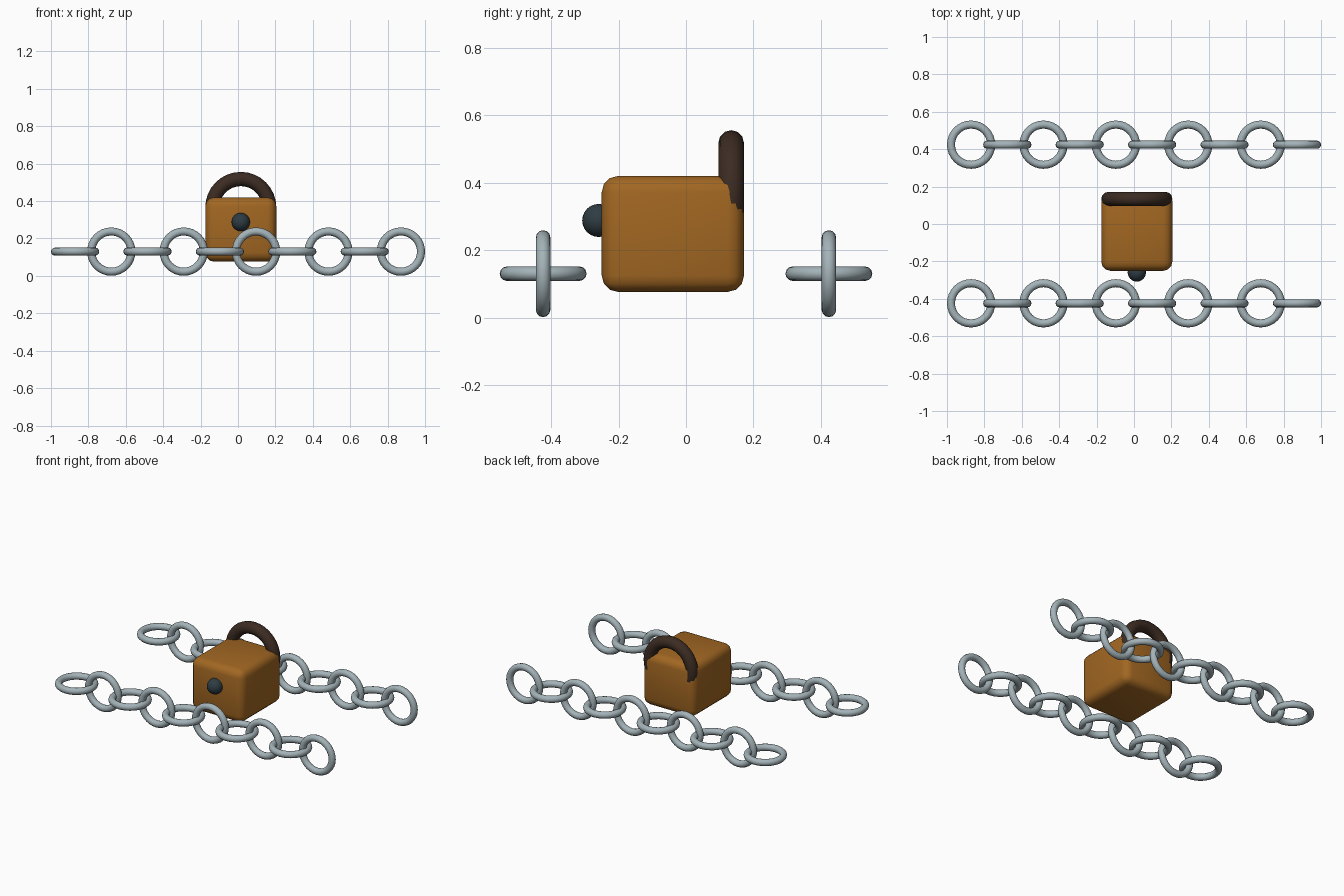
import bpy, math

if "Cube" in bpy.data.objects:
    bpy.data.objects.remove(bpy.data.objects["Cube"])


def material(name, rgb):
    m = bpy.data.materials.new(name)
    m.diffuse_color = (*rgb, 1)
    m.use_nodes = True
    m.node_tree.nodes["Principled BSDF"].inputs["Base Color"].default_value = m.diffuse_color
    return m


STEEL = material("pale steel", (0.37, 0.45, 0.48))
BROWN = material("golden brown", (0.36, 0.135, 0.016))
DARK = material("dark brown", (0.045, 0.025, 0.016))
SLATE = material("dark slate", (0.027, 0.046, 0.057))


def finish(name, mat, angle=60):
    ob = bpy.context.object
    ob.name = name
    ob.data.materials.append(mat)
    bpy.ops.object.shade_smooth_by_angle(angle=math.radians(angle))
    return ob


def ring(name, mat, loc, major, minor, upright, sides):
    bpy.ops.mesh.primitive_torus_add(
        location=loc, major_radius=major, minor_radius=minor,
        major_segments=32, minor_segments=sides,
        rotation=(math.pi / 2 if upright else 0, 0, 0))
    return finish(name, mat)


# Two chains of alternating flat and upright links
LINKS = 10
for side, y in (("front", -0.424), ("back", 0.424)):
    for i in range(LINKS):
        x = -0.871 + i * 2 * 0.871 / (LINKS - 1)
        ring(f"{side}_chain_link_{i + 1}", STEEL, (x, y, 0.13),
             0.1075, 0.0215, i % 2 == 1, 12)

# Padlock body: rounded box
bpy.ops.mesh.primitive_cube_add(size=1, location=(0.015, -0.039, 0.248))
body = bpy.context.object
body.scale = (0.38, 0.422, 0.344)
bpy.ops.object.transform_apply(location=False, rotation=False, scale=True)
bevel = body.modifiers.new("rounded edges", 'BEVEL')
bevel.width = 0.048
bevel.segments = 3
bpy.ops.object.modifier_apply(modifier=bevel.name)
finish("lock_body", BROWN, 35)

# Shackle ring, its lower half sunk in the body
ring("shackle", DARK, (0.015, 0.134, 0.366), 0.152, 0.038, True, 12)

# Round knob on the front face
bpy.ops.mesh.primitive_uv_sphere_add(segments=24, ring_count=12, radius=0.049,
                                     location=(0.015, -0.259, 0.288))
finish("keyhole_knob", SLATE)
